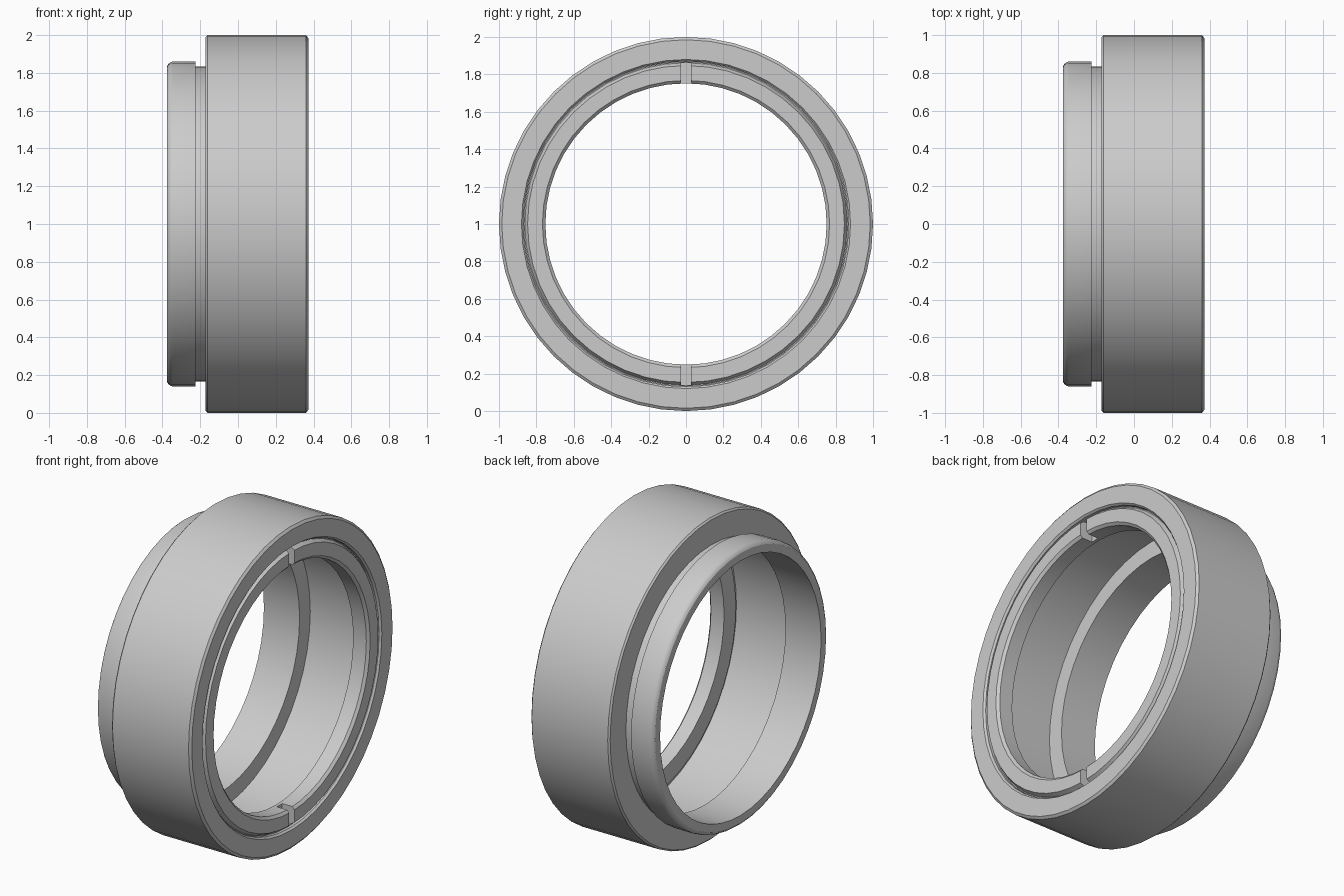
import bpy, bmesh, math
from mathutils import Matrix

cube = bpy.data.objects.get("Cube")
if cube:
    bpy.data.objects.remove(cube)

metal = bpy.data.materials.new("satin grey metal")
metal.use_nodes = True
grey = (0.6, 0.6, 0.6, 1)
metal.diffuse_color = grey
metal.node_tree.nodes["Principled BSDF"].inputs["Base Color"].default_value = grey
SEGMENTS = 48


def lathe(name, profile):
    """Revolve a closed (x, radius) outline around the x axis at z = 1."""
    bm = bmesh.new()
    rings = []
    for i in range(SEGMENTS):
        a = 2 * math.pi * i / SEGMENTS
        rings.append([bm.verts.new((x, r * math.sin(a), 1 + r * math.cos(a)))
                      for x, r in profile])
    n = len(profile)
    for i, ring in enumerate(rings):
        nxt = rings[(i + 1) % SEGMENTS]
        for j in range(n):
            k = (j + 1) % n
            bm.faces.new((ring[j], ring[k], nxt[k], nxt[j]))
    bmesh.ops.recalc_face_normals(bm, faces=bm.faces)
    mesh = bpy.data.meshes.new(name)
    bm.to_mesh(mesh)
    bm.free()
    mesh.materials.append(metal)
    obj = bpy.data.objects.new(name, mesh)
    bpy.context.collection.objects.link(obj)
    return obj


def smooth(obj):
    bpy.ops.object.select_all(action='DESELECT')
    obj.select_set(True)
    bpy.context.view_layer.objects.active = obj
    bpy.ops.object.shade_smooth_by_angle(angle=math.radians(28))


# Main body with the rounded male collar, relief neck and stepped bore
body = lathe("adapter_body", [
    (-0.375, 0.79), (-0.375, 0.838), (-0.368, 0.849), (-0.358, 0.856), (-0.345, 0.86),
    (-0.225, 0.86), (-0.225, 0.835), (-0.172, 0.835), (-0.172, 0.99), (-0.162, 1.0),
    (0.36, 1.0), (0.372, 0.985), (0.372, 0.88), (0.36, 0.87),
    (0.28, 0.87), (0.28, 0.895), (-0.13, 0.895), (-0.13, 0.79)])
smooth(body)

# Threaded retaining ring seated inside the bore
ring = lathe("retaining_ring", [
    (0.265, 0.752), (0.265, 0.868), (0.345, 0.868), (0.345, 0.862),
    (0.37, 0.847), (0.37, 0.768), (0.355, 0.752)])

# Blind spanner slots at the top and bottom of the ring
bm = bmesh.new()
for side in (-1, 1):
    bmesh.ops.create_cube(bm, size=1, matrix=Matrix.Translation((0.36, 0, 1 + side * 0.8))
                          @ Matrix.Diagonal((0.15, 0.053, 0.12, 1)))
cut_mesh = bpy.data.meshes.new("slot_cutter")
bm.to_mesh(cut_mesh)
bm.free()
cutter = bpy.data.objects.new("slot_cutter", cut_mesh)
bpy.context.collection.objects.link(cutter)
cutter.hide_render = True
cut = ring.modifiers.new("slots", 'BOOLEAN')
cut.operation = 'DIFFERENCE'
cut.solver = 'EXACT'
cut.object = cutter
bpy.context.view_layer.objects.active = ring
bpy.ops.object.modifier_apply(modifier=cut.name)
bpy.data.objects.remove(cutter)
smooth(ring)
